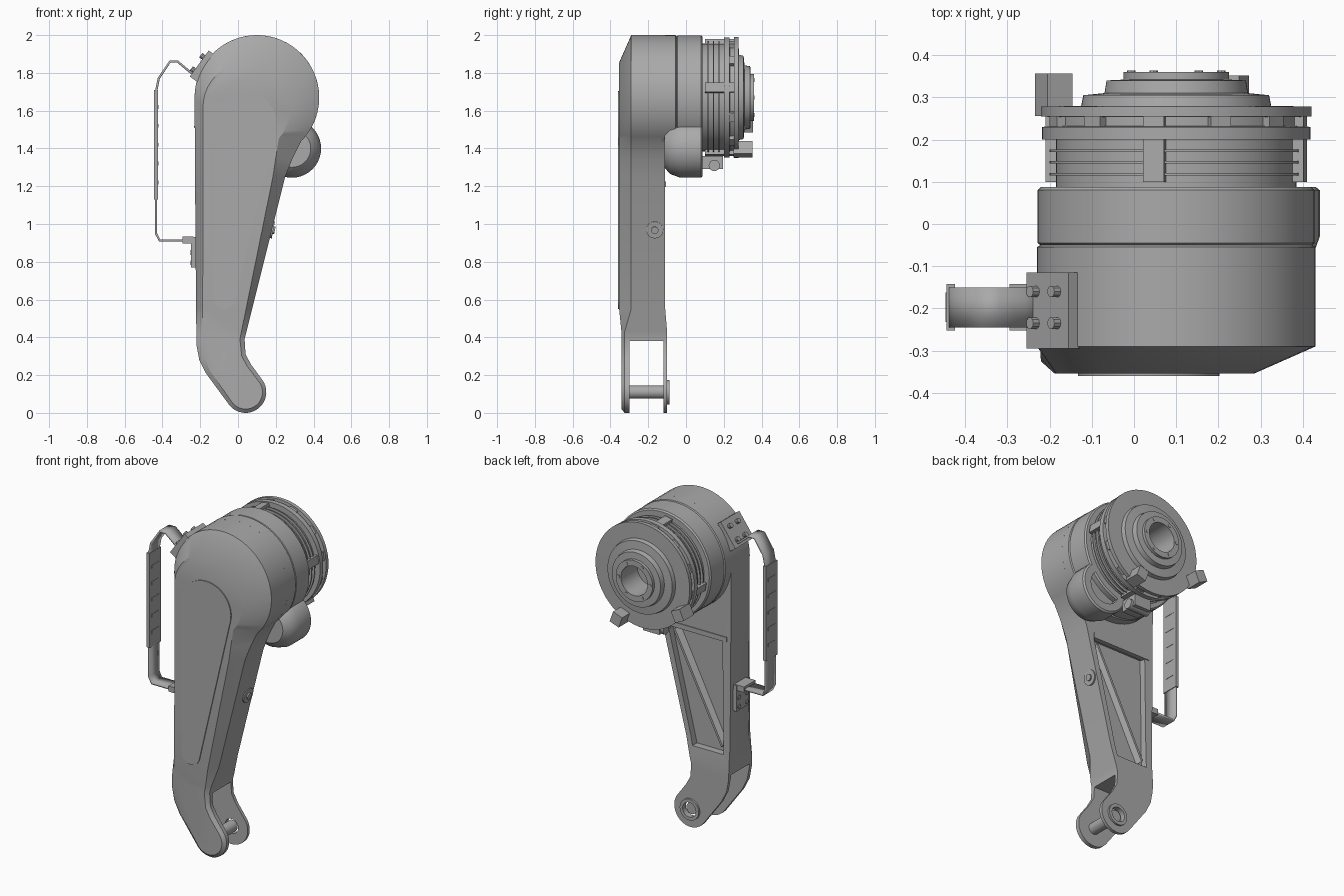
import bpy, bmesh
from math import cos, sin, radians, pi
from mathutils import Vector, Matrix

cube = bpy.data.objects.get("Cube")
if cube:
    bpy.data.objects.remove(cube, do_unlink=True)

grey = bpy.data.materials.new("plain grey")
grey.use_nodes = True
COLOUR = (0.4, 0.4, 0.4, 1)
grey.diffuse_color = COLOUR
grey.node_tree.nodes["Principled BSDF"].inputs["Base Color"].default_value = COLOUR


def finish(bm, name, angle=30):
    bmesh.ops.recalc_face_normals(bm, faces=bm.faces[:])
    mesh = bpy.data.meshes.new(name)
    bm.to_mesh(mesh)
    bm.free()
    mesh.materials.append(grey)
    ob = bpy.data.objects.new(name, mesh)
    bpy.context.collection.objects.link(ob)
    smooth(ob, angle)
    return ob


def smooth(ob, angle=30):
    bpy.ops.object.select_all(action='DESELECT')
    ob.select_set(True)
    bpy.context.view_layer.objects.active = ob
    bpy.ops.object.shade_smooth_by_angle(angle=radians(angle))


def arc(cx, cz, r, start, end, n):
    steps = [radians(start + (end - start) * i / n) for i in range(n + 1)]
    return [(cx + r * cos(a), cz + r * sin(a)) for a in steps]


def loft(layers):
    """Join matching xz outlines, each at its own y, and cap both ends."""
    bm = bmesh.new()
    rings = [[bm.verts.new((x, y, z)) for x, z in pts] for y, pts in layers]
    for a, b in zip(rings, rings[1:]):
        for i in range(len(a)):
            j = (i + 1) % len(a)
            bm.faces.new((a[i], a[j], b[j], b[i]))
    bm.faces.new(rings[0])
    bm.faces.new(rings[-1][::-1])
    return bm


def box(name, size, loc, tilt=0):
    """Box turned about the y axis."""
    bm = bmesh.new()
    m = Matrix.Translation(loc) @ Matrix.Rotation(radians(tilt), 4, 'Y') @ Matrix.Diagonal((*size, 1))
    bmesh.ops.create_cube(bm, size=1, matrix=m)
    return finish(bm, name)


def rod(name, r, start, end, n=24):
    a, b = Vector(start), Vector(end)
    bm = bmesh.new()
    m = Matrix.Translation((a + b) / 2) @ (b - a).to_track_quat('Z', 'Y').to_matrix().to_4x4()
    bmesh.ops.create_cone(bm, cap_ends=True, segments=n, radius1=r, radius2=r, depth=(b - a).length, matrix=m)
    return finish(bm, name)


def lathe(name, cx, cz, profile, n=64):
    """Turn (radius, y) points about a y-parallel axis."""
    bm = bmesh.new()
    vs = [bm.verts.new((cx + r, y, cz)) for r, y in profile]
    es = [bm.edges.new(p) for p in zip(vs, vs[1:])]
    bmesh.ops.spin(bm, geom=vs + es, cent=(cx, 0, cz), axis=(0, 1, 0), angle=2 * pi, steps=n, use_merge=True)
    bmesh.ops.remove_doubles(bm, verts=bm.verts[:], dist=0.0005)
    return finish(bm, name)


def cut(ob, cutter):
    mod = ob.modifiers.new("cut", 'BOOLEAN')
    mod.operation, mod.object, mod.solver = 'DIFFERENCE', cutter, 'EXACT'
    bpy.context.view_layer.objects.active = ob
    bpy.ops.object.modifier_apply(modifier=mod.name)
    bpy.data.objects.remove(cutter, do_unlink=True)
    smooth(ob)


# Main arm: outline with a wide bevel around the front face
outer = (arc(0.1, 1.67, 0.33, 180, -45, 36)
         + [(0.29, 1.35), (0.25, 1.25), (0.035, 0.39), (0.04, 0.31), (0.07, 0.255)]
         + arc(0.04, 0.11, 0.11, 40, -140, 16)
         + [(-0.17, 0.21), (-0.205, 0.28), (-0.22, 0.36), (-0.225, 0.9)])
inner = (arc(0.05, 1.62, 0.235, 180, -45, 36)
         + [(0.2, 1.35), (0.185, 1.25), (0.01, 0.39), (0.02, 0.3), (0.05, 0.245)]
         + arc(0.04, 0.11, 0.09, 40, -140, 16)
         + [(-0.15, 0.225), (-0.18, 0.3), (-0.19, 0.37), (-0.185, 0.9)])
bm = loft([(-0.11, outer), (-0.29, outer), (-0.354, inner)])
for z in (0.55, 0.43):
    bmesh.ops.bisect_plane(bm, geom=bm.verts[:] + bm.edges[:] + bm.faces[:],
                           plane_co=(0, 0, z), plane_no=(0, 0, 1))
for v in bm.verts:
    if v.co.z < 0.44:
        if v.co.y < -0.33:
            v.co.y = -0.342
        elif v.co.y < -0.2:
            v.co.y = -0.325
        else:
            v.co.y = -0.1
arm = finish(bm, "arm_housing")

# Fork slot, pin bore and back recess
cut(arm, box("slot_cutter", (1, 0.18, 0.5), (0, -0.21, 0.13)))
cut(arm, rod("bore_cutter", 0.045, (0.04, -0.2, 0.11), (0.04, 0, 0.11)))
recess = [(0.2, 1.2), (-0.17, 1.2), (-0.18, 0.5), (0.03, 0.5)]
cut(arm, finish(loft([(-0.15, recess), (-0.05, recess)]), "recess_cutter"))

# Back recess ribs
rib = [(0.18, 1.16), (0.14, 1.2), (-0.18, 0.56), (-0.14, 0.52)]
ridge = [(0.17, 1.17), (0.16, 1.18), (-0.165, 0.545), (-0.155, 0.535)]
finish(loft([(-0.155, rib), (-0.12, ridge)]), "back_diagonal_rib")
box("back_ledge", (0.4, 0.03, 0.03), (0.0, -0.12, 1.21))

# Fork pin and bushing
rod("fork_pin", 0.035, (0.04, -0.31, 0.11), (0.04, -0.11, 0.11))
lathe("fork_bushing", 0.04, 0.11, [(0.045, -0.12), (0.065, -0.12), (0.065, -0.088),
                                   (0.045, -0.088), (0.045, -0.12)], 24)

# Teardrop cover on the front
cover = arc(0.035, 1.535, 0.168, 180, -12, 28) + arc(-0.07, 0.61, 0.06, -12, -180, 12)
finish(loft([(-0.35, cover), (-0.36, cover)]), "front_cover")

# Stepped drum with cooling fins and a hollow hub
profile = [(0, -0.13), (0.33, -0.13), (0.33, -0.055), (0.322, -0.05), (0.328, -0.045),
           (0.328, 0.08), (0.32, 0.088), (0.285, 0.088)]
for y in (0.115, 0.143, 0.171):
    profile += [(0.285, y), (0.3, y), (0.3, y + 0.006), (0.285, y + 0.006)]
profile += [(0.285, 0.2), (0.318, 0.2), (0.318, 0.23), (0.29, 0.232), (0.29, 0.253),
            (0.32, 0.255), (0.32, 0.278), (0.225, 0.28), (0.22, 0.305), (0.17, 0.31),
            (0.165, 0.34), (0.125, 0.342), (0.125, 0.36), (0.09, 0.36), (0.09, 0.2), (0, 0.2)]
lathe("drum", 0.1, 1.67, profile)

# Lugs between the drum rings, and hub screws
for i in range(12):
    a = radians(30 * i + 10)
    box("drum_lug", (0.03, 0.16 if i % 3 == 0 else 0.06, 0.05),
        (0.1 + 0.295 * cos(a), 0.18 if i % 3 == 0 else 0.235, 1.67 + 0.295 * sin(a)), -30 * i - 10)
for i in range(6):
    a = radians(60 * i)
    x, z = 0.1 + 0.107 * cos(a), 1.67 + 0.107 * sin(a)
    rod("hub_screw", 0.01, (x, 0.35, z), (x, 0.363, z), 8)

# Stop tabs on the rear ring
box("side_tab", (0.065, 0.1, 0.07), (-0.19, 0.306, 1.53), 25)
box("lower_tab", (0.065, 0.1, 0.07), (0.23, 0.302, 1.395), -20)
box("drum_foot", (0.11, 0.11, 0.07), (0.1, 0.14, 1.325))
rod("drum_foot_pin", 0.03, (0.03, 0.15, 1.31), (0.17, 0.15, 1.31), 16)

# Rounded side lobe under the drum
lathe("side_lobe", 0.285, 1.4, [(0, -0.115), (0.1, -0.115), (0.135, -0.085), (0.155, -0.03),
                                (0.155, 0.08), (0.145, 0.088), (0.1, 0.088), (0.1, 0.05), (0, 0.05)], 40)

# Side plug
rod("side_plug", 0.045, (0.15, -0.165, 0.975), (0.187, -0.165, 0.968))
rod("side_plug_core", 0.02, (0.15, -0.165, 0.975), (0.195, -0.165, 0.966), 12)

# Grab strap
path = [(-0.2, 1.77), (-0.26, 1.81), (-0.32, 1.86), (-0.36, 1.86), (-0.42, 1.77), (-0.434, 1.7),
        (-0.434, 0.95), (-0.415, 0.912), (-0.22, 0.912)]
bm = bmesh.new()
sides = [[bm.verts.new((x, y, z)) for x, z in path] for y in (-0.245, -0.15)]
for i in range(len(path) - 1):
    bm.faces.new((sides[0][i], sides[0][i + 1], sides[1][i + 1], sides[1][i]))
strap = finish(bm, "strap")
strap.modifiers.new("thickness", 'SOLIDIFY').thickness = 0.012
strap.modifiers["thickness"].offset = 0
box("strap_pad", (0.02, 0.11, 0.58), (-0.434, -0.197, 1.42))
for i in range(5):
    box("pad_grip", (0.024, 0.07, 0.02), (-0.434, -0.197, 1.22 + 0.1 * i))

# Strap brackets with bolts
box("upper_bracket", (0.17, 0.18, 0.05), (-0.185, -0.205, 1.835), -54)
box("lower_bracket", (0.035, 0.12, 0.16), (-0.23, -0.197, 0.85))
box("lower_clamp", (0.06, 0.11, 0.035), (-0.265, -0.197, 0.915))
for y in (-0.235, -0.16):
    for z in (0.795, 0.85):
        rod("lower_bolt", 0.013, (-0.24, y, z), (-0.252, y, z), 10)
    for x, z in ((-0.235, 1.815), (-0.185, 1.885)):
        rod("upper_bolt", 0.014, (x + 0.02, y, z - 0.015), (x - 0.012, y, z + 0.009), 10)
